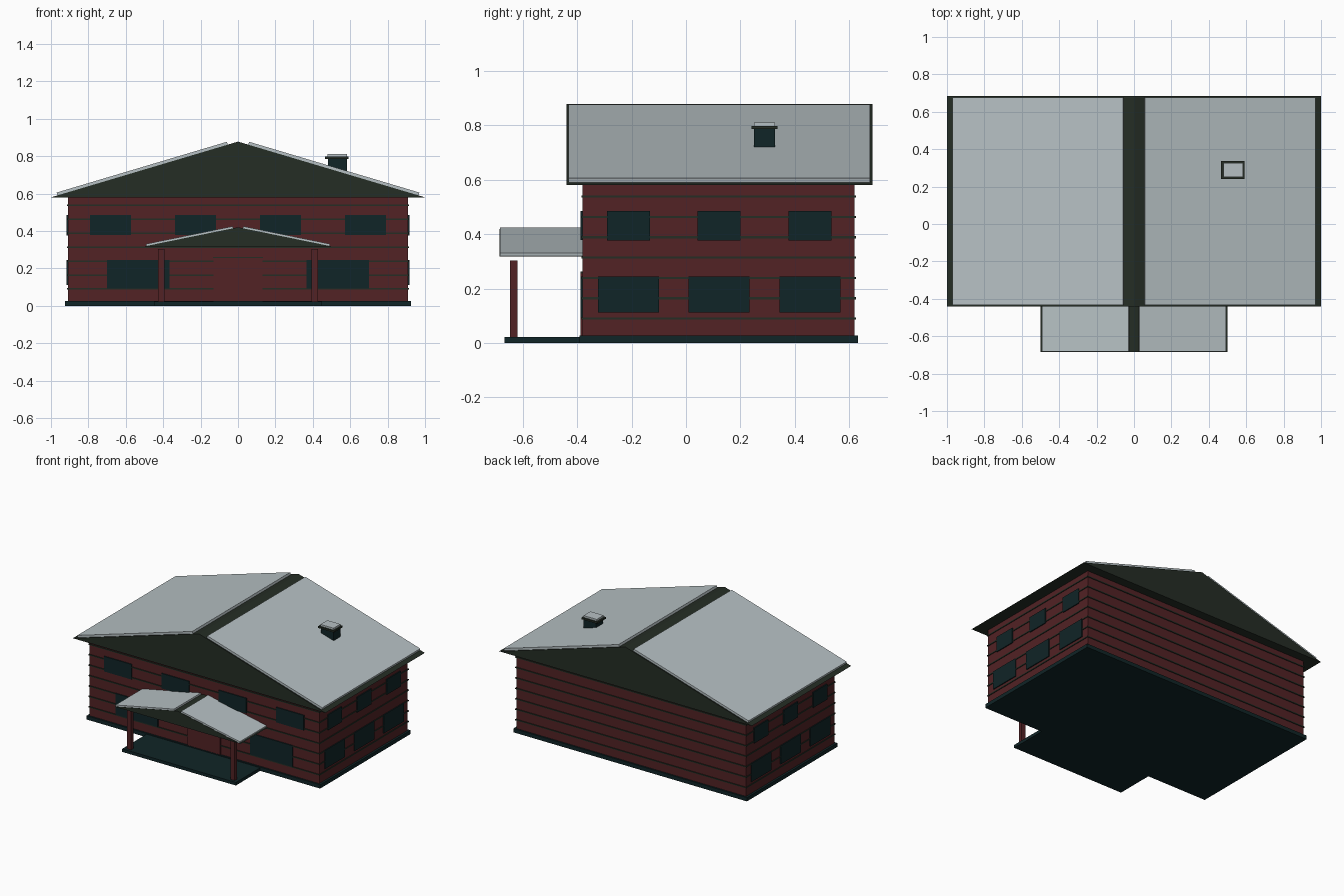
import bpy
import bmesh
from mathutils import Vector

cube = bpy.data.objects.get("Cube")
if cube:
    bpy.data.objects.remove(cube, do_unlink=True)


def material(name, rgb):
    mat = bpy.data.materials.new(name)
    mat.use_nodes = True
    mat.diffuse_color = (*rgb, 1)
    node = mat.node_tree.nodes["Principled BSDF"]
    node.inputs["Base Color"].default_value = (*rgb, 1)
    node.inputs["Roughness"].default_value = 0.8
    return mat


RED = material("barn red", (0.085, 0.016, 0.018))
GREEN = material("dark green", (0.018, 0.026, 0.018))
TEAL = material("dark teal", (0.005, 0.018, 0.020))
GREY = material("pale roof grey", (0.47, 0.53, 0.55))


def finish(name, bm, mat):
    bmesh.ops.recalc_face_normals(bm, faces=bm.faces)
    mesh = bpy.data.meshes.new(name)
    bm.to_mesh(mesh)
    bm.free()
    mesh.materials.append(mat)
    obj = bpy.data.objects.new(name, mesh)
    bpy.context.collection.objects.link(obj)
    return obj


def box(name, x, y, z, mat):
    """Box from a (low, high) pair on each axis."""
    bm = bmesh.new()
    bmesh.ops.create_cube(bm, size=1)
    for v in bm.verts:
        v.co = [r[0] if c < 0 else r[1] for c, r in zip(v.co, (x, y, z))]
    return finish(name, bm, mat)


def extrude_profile(name, points, y, mat):
    """Prism made from an x-z outline pushed along y."""
    bm = bmesh.new()
    face = bm.faces.new([bm.verts.new((px, y[0], pz)) for px, pz in points])
    out = bmesh.ops.extrude_face_region(bm, geom=[face])
    moved = [g for g in out["geom"] if isinstance(g, bmesh.types.BMVert)]
    bmesh.ops.translate(bm, verts=moved, vec=(0, y[1] - y[0], 0))
    return finish(name, bm, mat)


def gable_roof(name, half, eave, ridge, y, inner, outer, thick, inset):
    """Solid gable with one raised panel on each slope."""
    extrude_profile(name + "_gable", [(-half, eave), (half, eave), (0, ridge)], y, GREEN)
    slope = (ridge - eave) / half
    up = Vector((slope, 1)).normalized() * thick
    a = Vector((inner, ridge - slope * inner))
    b = Vector((outer, ridge - slope * outer))
    for side, word in ((1, "left"), (-1, "right")):
        outline = [(side * p.x, p.y) for p in (a, b, b + up, a + up)]
        extrude_profile(f"{name}_panel_{word}", outline, (y[0] + inset, y[1] - inset), GREY)


# Foundation, porch floor and walls
box("foundation", (-0.925, 0.925), (-0.392, 0.632), (0, 0.027), TEAL)
box("porch_floor", (-0.45, 0.45), (-0.667, -0.385), (0, 0.022), TEAL)
box("walls", (-0.91, 0.91), (-0.38, 0.62), (0.02, 0.59), RED)

# Siding strips around the walls
for i in range(7):
    z = 0.09 + i * 0.0747
    box(f"siding_strip_{i + 1}", (-0.915, 0.915), (-0.385, 0.625), (z - 0.004, z + 0.004), GREEN)

# Front windows
for x in (-0.682, -0.227, 0.227, 0.682):
    box("front_upper_window", (x - 0.109, x + 0.109), (-0.387, -0.379), (0.378, 0.486), TEAL)
for x in (-0.533, 0.533):
    box("front_lower_window", (x - 0.168, x + 0.168), (-0.387, -0.379), (0.093, 0.245), TEAL)

# Side windows, the same on both sides
for side, word in ((1, "left"), (-1, "right")):
    depth = sorted((side * 0.909, side * 0.917))
    for y in (-0.211, 0.122, 0.455):
        box(f"{word}_upper_window", depth, (y - 0.079, y + 0.079), (0.376, 0.486), TEAL)
        box(f"{word}_lower_window", depth, (y - 0.112, y + 0.112), (0.112, 0.244), TEAL)

# Front door
box("door", (-0.13, 0.13), (-0.388, -0.379), (0.02, 0.255), RED)
box("door_lintel", (-0.133, 0.133), (-0.388, -0.379), (0.255, 0.262), GREEN)

# Main roof and porch roof
gable_roof("main_roof", 1.0, 0.58, 0.878, (-0.44, 0.685), 0.055, 0.965, 0.016, 0.008)
gable_roof("porch_roof", 0.5, 0.318, 0.42, (-0.685, -0.37), 0.026, 0.49, 0.011, 0.002)

# Porch posts
for side, word in ((1, "left"), (-1, "right")):
    x = side * 0.41
    box(f"porch_post_{word}", (x - 0.017, x + 0.017), (-0.647, -0.62), (0.02, 0.303), RED)

# Chimney
box("chimney_stack", (0.482, 0.582), (0.25, 0.327), (0.68, 0.788), TEAL)
box("chimney_rim", (0.466, 0.592), (0.24, 0.337), (0.786, 0.798), GREEN)
box("chimney_cap", (0.478, 0.582), (0.25, 0.327), (0.798, 0.811), GREY)
